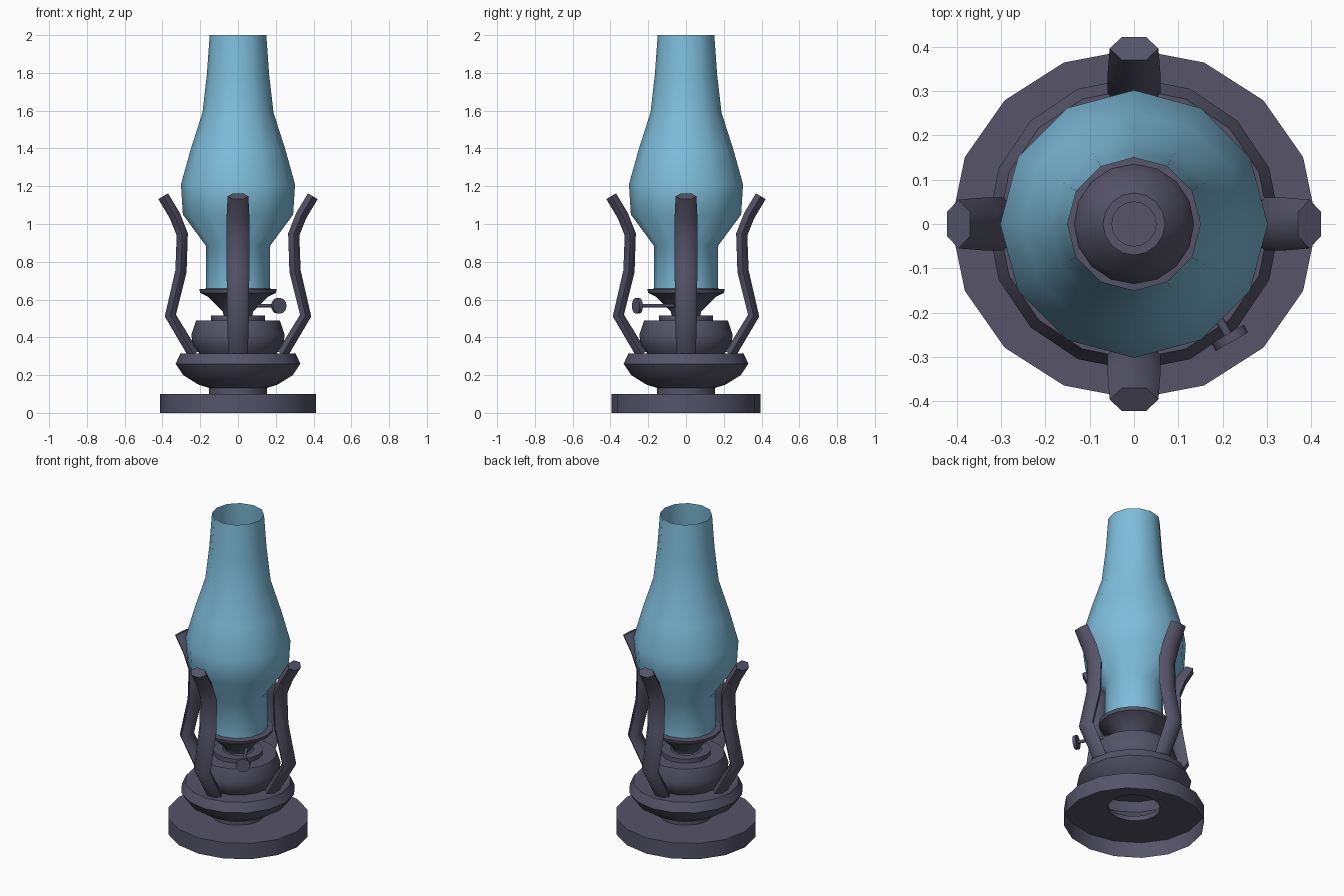
import bpy, bmesh, math
from mathutils import Vector, Matrix

if "Cube" in bpy.data.objects:
    bpy.data.objects.remove(bpy.data.objects["Cube"])


def material(name, col):
    m = bpy.data.materials.new(name)
    m.diffuse_color = (*col, 1)
    m.use_nodes = True
    m.node_tree.nodes["Principled BSDF"].inputs["Base Color"].default_value = m.diffuse_color
    return m


METAL = material("dark pewter metal", (0.092, 0.088, 0.140))
GLASS = material("pale blue glass", (0.21, 0.51, 0.71))


def finish(bm, name, mat, angle=40, fix_normals=False):
    if fix_normals:
        bmesh.ops.recalc_face_normals(bm, faces=bm.faces)
    me = bpy.data.meshes.new(name)
    bm.to_mesh(me)
    bm.free()
    ob = bpy.data.objects.new(name, me)
    bpy.context.collection.objects.link(ob)
    me.materials.append(mat)
    bpy.ops.object.select_all(action='DESELECT')
    ob.select_set(True)
    bpy.context.view_layer.objects.active = ob
    bpy.ops.object.shade_smooth_by_angle(angle=math.radians(angle))
    return ob


def lathe(name, profile, sides, mat, sy=1.0, angle=40):
    """Spin an open (radius, z) profile, listed bottom to top, around z."""
    bm = bmesh.new()
    rings = []
    for r, z in profile:
        rings.append([bm.verts.new((r * math.cos(a), sy * r * math.sin(a), z))
                      for a in (2 * math.pi * i / sides for i in range(sides))])
    for lo, hi in zip(rings, rings[1:]):
        for i in range(sides):
            j = (i + 1) % sides
            bm.faces.new((lo[i], lo[j], hi[j], hi[i]))
    return finish(bm, name, mat, angle)


# Hollow base plate, open underneath
lathe("base_plate", [(0.413, 0), (0.413, 0.1), (0.153, 0.1)], 16, METAL, sy=0.955, angle=30)

# Stem and shallow bowl
lathe("stem_and_bowl", [(0.153, 0.1), (0.153, 0.132), (0.21, 0.15), (0.29, 0.2),
                        (0.33, 0.26), (0.305, 0.315), (0.2, 0.315)], 16, METAL)

# Fuel tank with stepped cap
lathe("fuel_tank", [(0.205, 0.315), (0.24, 0.36), (0.247, 0.415), (0.222, 0.488),
                    (0.143, 0.488), (0.143, 0.515), (0.09, 0.515)], 16, METAL)

# Flared burner collar, with the perforated dome inside the glass
lathe("burner_collar", [(0.075, 0.515), (0.08, 0.535), (0.115, 0.57), (0.16, 0.615),
                        (0.2, 0.635), (0.205, 0.655), (0.135, 0.66)], 16, METAL)
lathe("burner_dome", [(0.135, 0.66), (0.12, 0.71), (0.07, 0.76), (0.05, 0.76),
                      (0.05, 0.66), (0.001, 0.66)], 16, METAL)

# Glass chimney, open at the top
lathe("glass_chimney", [(0.17, 0.655), (0.17, 0.885), (0.292, 1.05), (0.302, 1.21),
                        (0.252, 1.39), (0.188, 1.59), (0.165, 1.79), (0.15, 2.0)],
      12, GLASS, angle=60)

# Four bent arms: hexagonal section swept along a path of (radius, z, half width)
PATH = [(0.235, 0.31, 0.052), (0.358, 0.515, 0.058), (0.302, 0.75, 0.06),
        (0.295, 0.945, 0.06), (0.335, 1.045, 0.06), (0.396, 1.147, 0.055)]
HALF_THICK = 0.03
SECTION = [(1, 0), (0.5, 1), (-0.5, 1), (-1, 0), (-0.5, -1), (0.5, -1)]


def arm(name, turn):
    bm = bmesh.new()
    pts = [Vector((p[0], 0, p[1])) for p in PATH]
    rot = Matrix.Rotation(turn, 3, 'Z')
    rings = []
    for k, p in enumerate(pts):
        before = (p - pts[k - 1]).normalized() if k else Vector()
        after = (pts[k + 1] - p).normalized() if k < len(pts) - 1 else Vector()
        t = (before + after).normalized()
        out = Vector((t.z, 0, -t.x))
        w = PATH[k][2]
        rings.append([bm.verts.new(rot @ (p + Vector((0, w * u, 0)) + out * HALF_THICK * v))
                      for u, v in SECTION])
    for lo, hi in zip(rings, rings[1:]):
        for i in range(6):
            j = (i + 1) % 6
            bm.faces.new((lo[i], lo[j], hi[j], hi[i]))
    bm.faces.new(rings[0])
    bm.faces.new(rings[-1])
    finish(bm, name, METAL, 65, True)


for n, side in enumerate(("right", "back", "left", "front")):
    arm(side + "_arm", n * math.pi / 2)

# Wick adjuster: thin rod and round knob
AXIS = Vector((0.5, -0.866, 0))
KNOB = Vector((0.216, -0.257, 0.567))


def cylinder(name, centre, radius, length, sides):
    bm = bmesh.new()
    turn = AXIS.to_track_quat('Z', 'Y').to_matrix().to_4x4()
    bmesh.ops.create_cone(bm, cap_ends=True, segments=sides, radius1=radius, radius2=radius,
                          depth=length, matrix=Matrix.Translation(centre) @ turn)
    finish(bm, name, METAL, 46)


cylinder("wick_rod", KNOB - AXIS * 0.11, 0.01, 0.22, 8)
cylinder("wick_knob", KNOB, 0.042, 0.02, 12)
